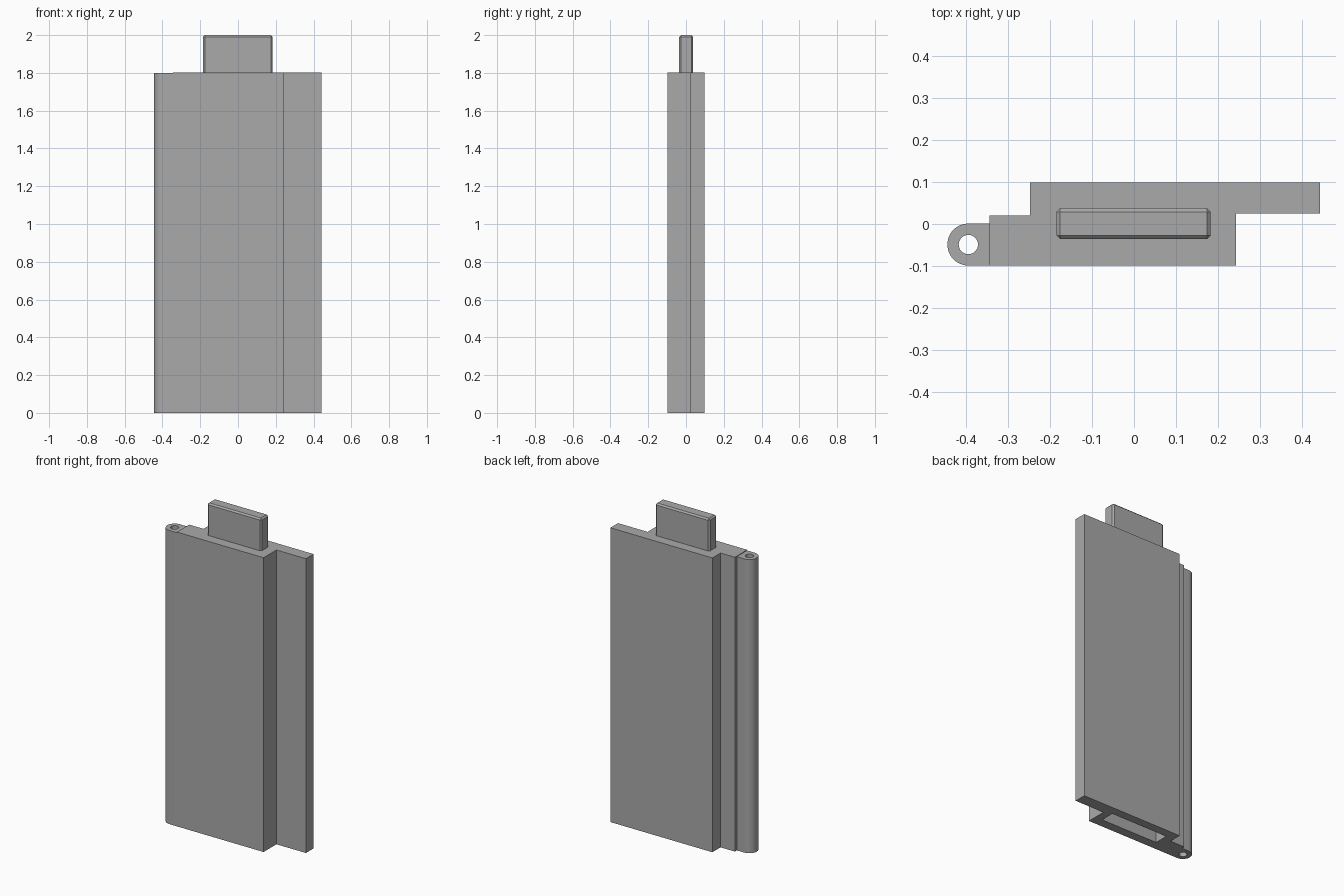
import bpy, bmesh, math

cube = bpy.data.objects.get("Cube")
if cube:
    bpy.data.objects.remove(cube, do_unlink=True)

# Single flat grey
GREY = (0.4, 0.4, 0.4, 1.0)
grey = bpy.data.materials.new("plain grey")
grey.use_nodes = True
grey.diffuse_color = GREY
grey.node_tree.nodes["Principled BSDF"].inputs["Base Color"].default_value = GREY


def prism(name, outline, low, high):
    """Extrude an anticlockwise outline upward from low to high."""
    bm = bmesh.new()
    base = bm.faces.new([bm.verts.new((x, y, low)) for x, y in outline])
    top = bmesh.ops.extrude_face_region(bm, geom=[base])["geom"]
    verts = [v for v in top if isinstance(v, bmesh.types.BMVert)]
    bmesh.ops.translate(bm, verts=verts, vec=(0, 0, high - low))
    bmesh.ops.recalc_face_normals(bm, faces=bm.faces)
    mesh = bpy.data.meshes.new(name)
    bm.to_mesh(mesh)
    bm.free()
    mesh.materials.append(grey)
    obj = bpy.data.objects.new(name, mesh)
    bpy.context.collection.objects.link(obj)
    return obj


def rectangle(x0, x1, y0, y1):
    return [(x0, y0), (x1, y0), (x1, y1), (x0, y1)]


def arc(cx, cy, radius, start, end, steps):
    angles = [start + (end - start) * i / steps for i in range(steps + 1)]
    return [(cx + radius * math.cos(a), cy + radius * math.sin(a)) for a in angles]


def activate(obj):
    bpy.ops.object.select_all(action="DESELECT")
    obj.select_set(True)
    bpy.context.view_layer.objects.active = obj


def cut(obj, cutter):
    cutter.hide_render = True
    mod = obj.modifiers.new("cut", "BOOLEAN")
    mod.operation = "DIFFERENCE"
    mod.solver = "EXACT"
    mod.object = cutter
    activate(obj)
    bpy.ops.object.modifier_apply(modifier=mod.name)
    bpy.data.objects.remove(cutter, do_unlink=True)


HEIGHT = 1.803
FRONT, BACK = -0.099, 0.099

# Panel with overlapping rebates on both long edges
panel = prism("panel", [
    (-0.345, FRONT), (0.243, FRONT), (0.243, 0.025), (0.443, 0.025),
    (0.443, BACK), (-0.248, BACK), (-0.248, 0.02), (-0.345, 0.02)], 0, HEIGHT)

# Socket in the underside that takes the tab of another panel
cut(panel, prism("socket_cutter", rectangle(-0.195, 0.195, -0.042, 0.045), -0.1, 0.21))

# Chamfered tab on top
tab = prism("tab", rectangle(-0.185, 0.183, -0.036, 0.038), HEIGHT, 2.0)
bm = bmesh.new()
bm.from_mesh(tab.data)
edges = [e for e in bm.edges if max(v.co.z for v in e.verts) > HEIGHT + 0.01]
bmesh.ops.bevel(bm, geom=edges, offset=0.009, segments=1, affect="EDGES")
bm.to_mesh(tab.data)
bm.free()

# Rounded hinge barrel with a pin hole right through it
CX, CY, RADIUS = -0.395, -0.049, 0.05
barrel = prism("hinge_barrel",
               [(-0.345, CY - RADIUS), (-0.345, CY + RADIUS)]
               + arc(CX, CY, RADIUS, math.pi / 2, math.pi * 1.5, 24), 0, 1.799)
cut(barrel, prism("pin_cutter", arc(CX, CY, 0.023, 0, math.tau, 32)[:-1], -0.1, 1.9))
activate(barrel)
bpy.ops.object.shade_smooth_by_angle(angle=math.radians(30))
